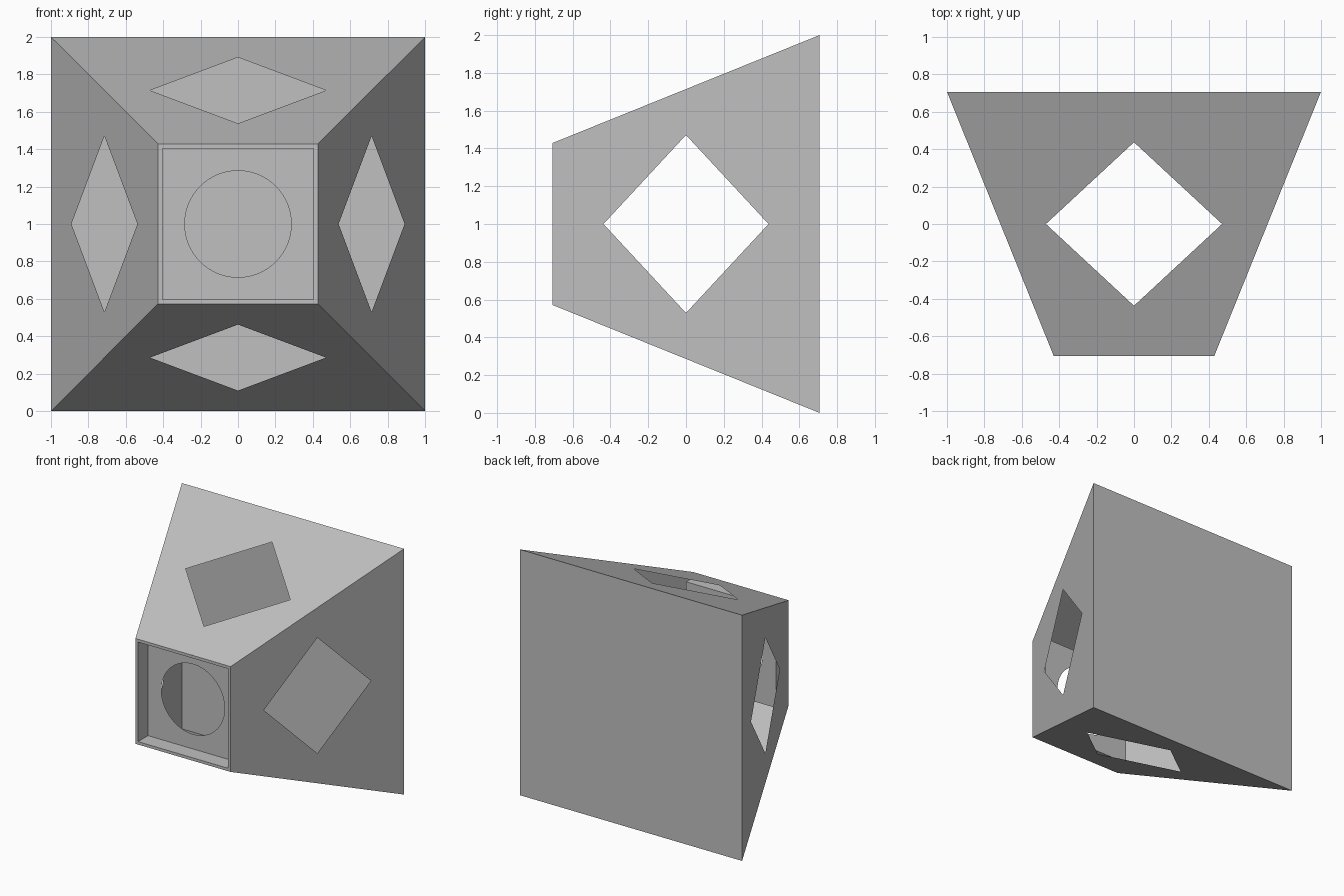
import bpy, bmesh, math
from mathutils import Matrix, Vector

if "Cube" in bpy.data.objects:
    bpy.data.objects.remove(bpy.data.objects["Cube"])

DEPTH = 0.707          # half depth along y
FRONT, BACK = 0.4286, 1.0   # half widths of the front and back squares
INNER = 0.405          # half width of the front recess
PANE_Y = -DEPTH + 0.128     # recess depth
CENTRE = Vector((0, 0, 1))

grey = bpy.data.materials.new("silver_grey")
grey.diffuse_color = (0.527, 0.527, 0.527, 1)
grey.use_nodes = True
grey.node_tree.nodes["Principled BSDF"].inputs["Base Color"].default_value = grey.diffuse_color


def finish(name, bm):
    bmesh.ops.remove_doubles(bm, verts=bm.verts, dist=1e-5)
    mesh = bpy.data.meshes.new(name)
    bm.to_mesh(mesh)
    bm.free()
    mesh.materials.append(grey)
    obj = bpy.data.objects.new(name, mesh)
    bpy.context.collection.objects.link(obj)
    return obj


def holed_panel(bm, corners, hole, place):
    """Four-cornered sheet with a hole; hole points start on the right, counterclockwise."""
    c = [bm.verts.new(place(*p)) for p in corners]
    h = [bm.verts.new(place(*p)) for p in hole]
    n, k = len(h), len(h) // 4
    for j in range(4):
        bm.faces.new((c[j - 1], c[j], h[j * k]))
        for i in range(j * k, (j + 1) * k):
            bm.faces.new((c[j], h[(i + 1) % n], h[i]))


def ellipse(rx, ry, n):
    return [(rx * math.cos(math.tau * i / n), ry * math.sin(math.tau * i / n)) for i in range(n)]


def square(half):
    return [(half, half), (-half, half), (-half, -half), (half, -half)]


# Four sloping walls, each with a diamond window
bm = bmesh.new()
slope = (BACK - FRONT) / (2 * DEPTH)
mid = (BACK + FRONT) / 2
trapezoid = [(BACK, DEPTH), (-BACK, DEPTH), (-FRONT, -DEPTH), (FRONT, -DEPTH)]
for q in range(4):
    turn = Matrix.Rotation(q * math.pi / 2, 3, 'Y')
    holed_panel(bm, trapezoid, ellipse(0.471, 0.437, 4),
                lambda x, y: turn @ Vector((x, y, mid + slope * y)) + CENTRE)
finish("sloping_walls", bm)

# Closed back
bm = bmesh.new()
bm.faces.new([bm.verts.new((-x, DEPTH, z + 1)) for x, z in square(BACK)])
finish("back_panel", bm)

# Thin front rim and the recess walls behind it
bm = bmesh.new()
rings = [[bm.verts.new((x, y, z + 1)) for x, z in square(half)]
         for half, y in ((FRONT, -DEPTH), (INNER, -DEPTH), (INNER, PANE_Y))]
for a, b in zip(rings, rings[1:]):
    for i in range(4):
        j = (i + 1) % 4
        bm.faces.new((a[i], a[j], b[j], b[i]))
finish("front_rim_and_recess", bm)

# Recessed plate with the round opening
bm = bmesh.new()
holed_panel(bm, square(INNER), ellipse(0.285, 0.285, 64),
            lambda x, z: Vector((x, PANE_Y, z)) + CENTRE)
finish("round_opening_plate", bm)
